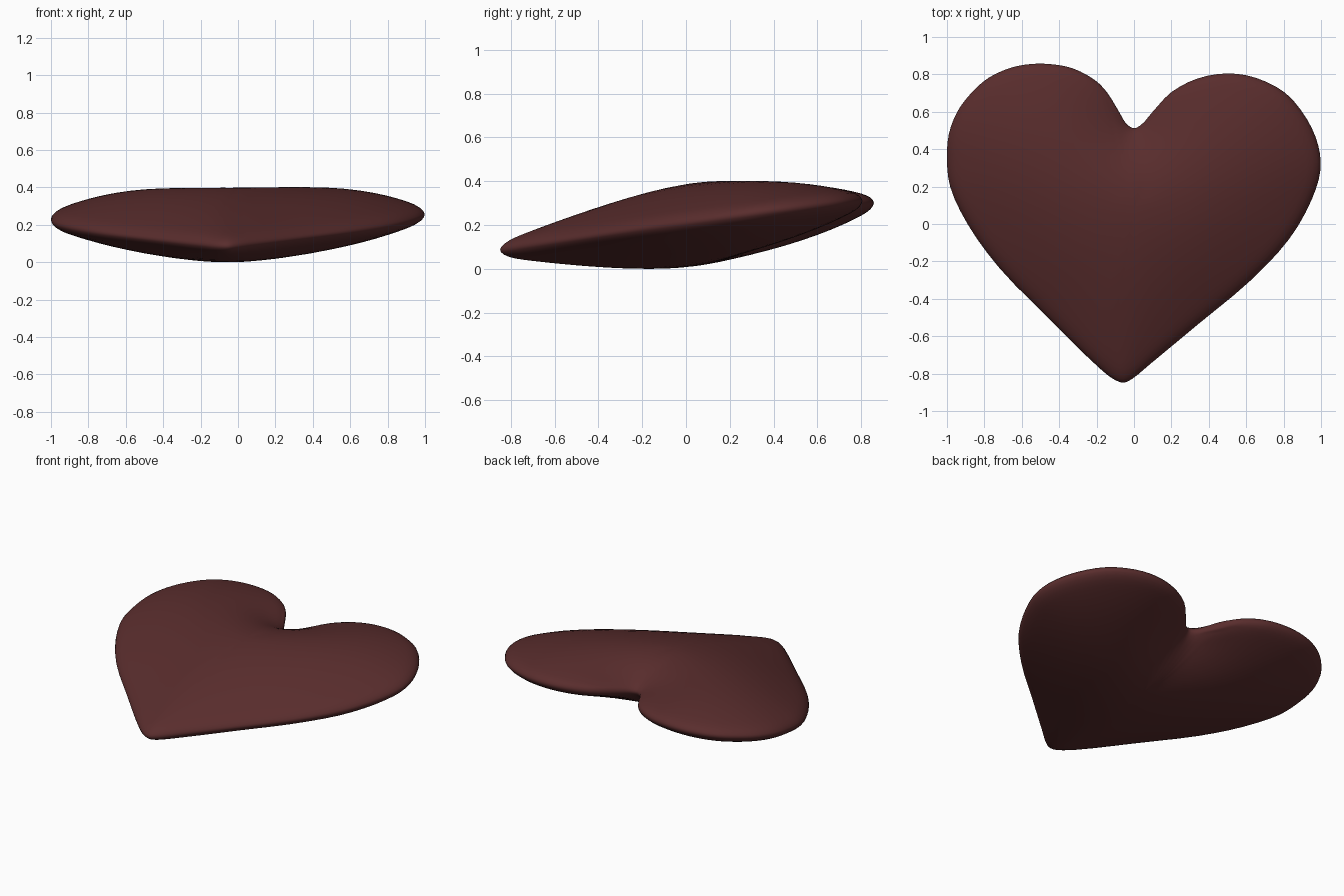
import bpy, bmesh, math
from mathutils import Vector

if "Cube" in bpy.data.objects:
    bpy.data.objects.remove(bpy.data.objects["Cube"])

# Heart outline seen from above, counter-clockwise from the lower tip
OUT = [(-.055, -.848), (-.01, -.828), (.085, -.75), (.35, -.53), (.62, -.305), (.83, -.08),
       (.95, .13), (.997, .29), (.985, .42), (.925, .56), (.81, .7), (.65, .782), (.5, .805),
       (.34, .778), (.2, .705), (.1, .6), (.04, .532), (0, .512), (-.04, .535), (-.08, .6),
       (-.145, .705), (-.21, .77), (-.33, .833), (-.45, .855), (-.555, .855), (-.66, .835),
       (-.78, .78), (-.875, .695), (-.945, .6), (-.99, .48), (-1, .35), (-.983, .2), (-.89, 0),
       (-.72, -.235), (-.45, -.51), (-.18, -.775), (-.105, -.832)]
P = [Vector(p) for p in OUT]

def smooth_outline(pts, steps=3):
    """Centripetal spline through the points"""
    res, n = [], len(pts)
    for i in range(n):
        p0, p1, p2, p3 = (pts[(i + k) % n] for k in (-1, 0, 1, 2))
        a, b, c = ((q - p).length ** .5 for p, q in ((p0, p1), (p1, p2), (p2, p3)))
        m1 = (p1 - p0) / a - (p2 - p0) / (a + b) + (p2 - p1) / b
        m2 = (p2 - p1) / b - (p3 - p1) / (b + c) + (p3 - p2) / c
        m1, m2 = m1 * b, m2 * b
        for s in range(steps):
            t = s / steps
            res.append(p1 * (2*t**3 - 3*t*t + 1) + m1 * (t**3 - 2*t*t + t)
                       + p2 * (3*t*t - 2*t**3) + m2 * (t**3 - t*t))
    return res

EDGE = smooth_outline(P)

def inner_dist(p):
    """Smooth distance to the rim: power mean of the ray lengths"""
    tot = 0
    for i, a in enumerate(EDGE):
        u, v = a - p, EDGE[(i + 1) % len(EDGE)] - p
        ang = math.atan2(u.x * v.y - u.y * v.x, u.dot(v))
        tot += ang * .5 * (u.length ** -2 + v.length ** -2)
    return tot ** -.5 if tot > 0 else 0

# Puffy heart: rings from rim to centre, domed above and below a tilted plane
C, RINGS, HALF = Vector((0, .08)), 16, .19
grid = [[C + (e - C) * math.cos(r / RINGS * math.pi / 2) for e in EDGE] for r in range(RINGS)]
dist = [[0 if r == 0 else inner_dist(p) for p in row] for r, row in enumerate(grid)]
dc = inner_dist(C)
dmax = max(dc, max(max(d) for d in dist))

def lift(p, d, side):
    base = .196 + .13 * p.y + .016 * p.x
    d /= dmax
    rim_round = math.sqrt(1 - (1 - min(1, d / .15)) ** 2)
    return (p.x, p.y, base + side * HALF * (.87 * d ** .95 + .13 * rim_round))

bm = bmesh.new()
n = len(EDGE)
rim = [bm.verts.new(lift(p, 0, 1)) for p in grid[0]]
for side in (1, -1):
    prev = rim
    for r in range(1, RINGS):
        cur = [bm.verts.new(lift(p, d, side)) for p, d in zip(grid[r], dist[r])]
        for i in range(n):
            j = (i + 1) % n
            bm.faces.new((prev[i], prev[j], cur[j], cur[i]))
        prev = cur
    mid = bm.verts.new(lift(C, dc, side))
    for i in range(n):
        bm.faces.new((prev[i], prev[(i + 1) % n], mid))
# Soften the dome
bmesh.ops.recalc_face_normals(bm, faces=bm.faces)
inner = [v for v in bm.verts if v not in set(rim)]
for _ in range(2):
    bmesh.ops.smooth_vert(bm, verts=inner, factor=.4, use_axis_z=True)
low = min(v.co.z for v in bm.verts)
for v in bm.verts:
    v.co.z -= low
for f in bm.faces:
    f.smooth = True
me = bpy.data.meshes.new("heart")
bm.to_mesh(me)
bm.free()
heart = bpy.data.objects.new("heart", me)
bpy.context.collection.objects.link(heart)
mat = bpy.data.materials.new("dark_red")
mat.diffuse_color = (.1, .026, .026, 1)
mat.use_nodes = True
mat.node_tree.nodes["Principled BSDF"].inputs["Base Color"].default_value = mat.diffuse_color
me.materials.append(mat)
